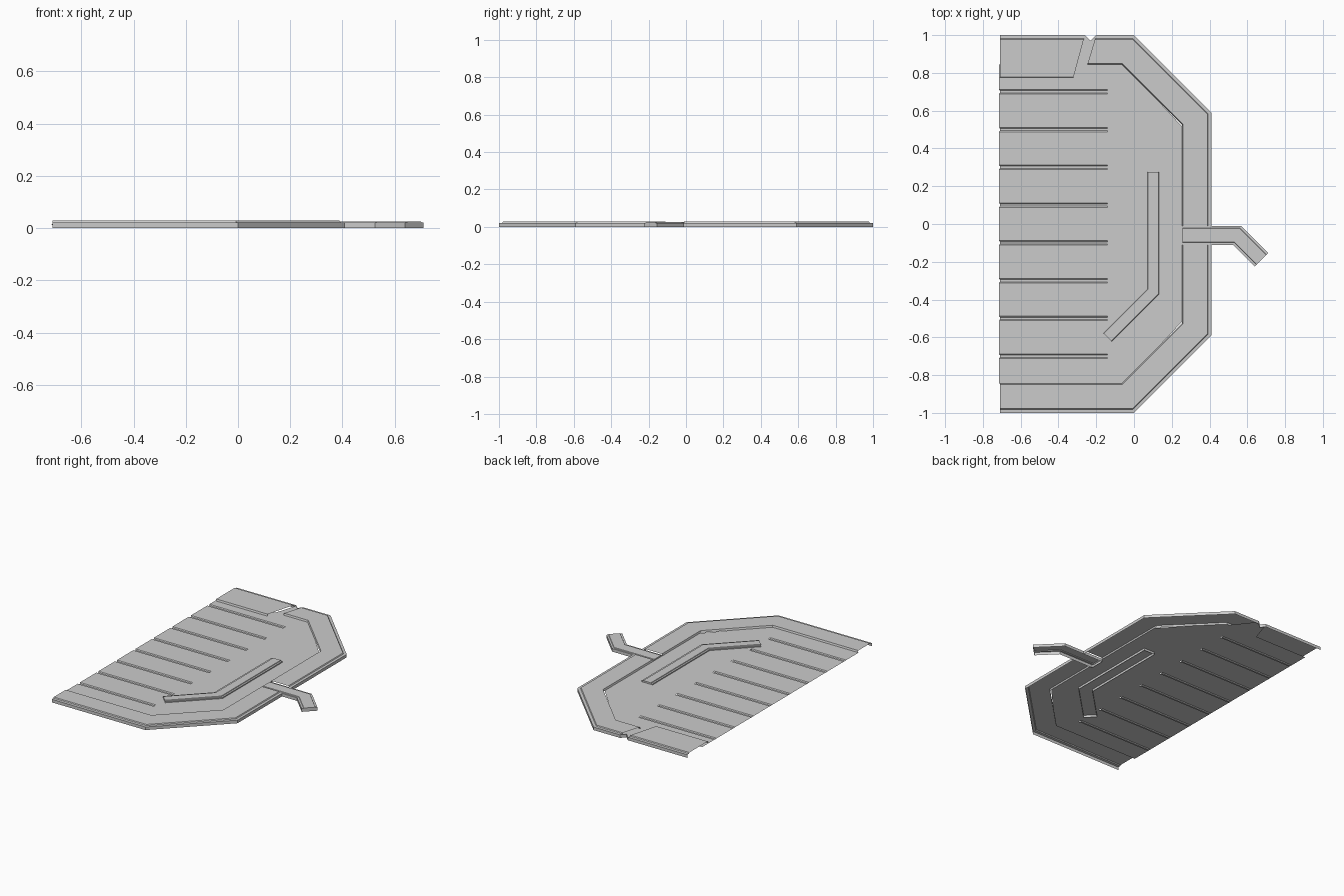
import bpy, bmesh
from mathutils import Vector

if "Cube" in bpy.data.objects:
    bpy.data.objects.remove(bpy.data.objects["Cube"])


def make(name, verts, faces):
    me = bpy.data.meshes.new(name)
    me.from_pydata(verts, [], faces)
    bm = bmesh.new()
    bm.from_mesh(me)
    bmesh.ops.remove_doubles(bm, verts=bm.verts, dist=0.0001)
    bmesh.ops.recalc_face_normals(bm, faces=bm.faces)
    # top faces should look up
    top = max(bm.faces, key=lambda f: abs(f.normal.z) * f.calc_area())
    if top.normal.z < 0:
        bmesh.ops.reverse_faces(bm, faces=bm.faces)
    bm.to_mesh(me)
    bm.free()
    ob = bpy.data.objects.new(name, me)
    bpy.context.collection.objects.link(ob)
    return ob


def offset(path, d):
    """Shift an open path to its left with mitred corners."""
    p = [Vector(q) for q in path]
    n = []
    for a, b in zip(p, p[1:]):
        t = (b - a).normalized()
        n.append(Vector((-t.y, t.x)))
    out = []
    for i, q in enumerate(p):
        a, b = n[max(i - 1, 0)], n[min(i, len(n) - 1)]
        out.append(q + (a + b) * (d / (1 + a.dot(b))))
    return out


def sweep(name, path, section, start_skew=0, end_skew=0, caps=()):
    """Sweep (inset, height) section along a path; skew slants the ends in x."""
    n, verts = len(path), []
    for d, z in section:
        ring = offset(path, d)
        ring[0].x += start_skew * d
        ring[-1].x += end_skew * d
        verts += [(q.x, q.y, z) for q in ring]
    faces = [(r * n + i, r * n + i + 1, (r + 1) * n + i + 1, (r + 1) * n + i)
             for r in range(len(section) - 1) for i in range(n - 1)]
    for c in caps:
        faces.append([r * n + c for r in range(len(section))])
    return make(name, verts, faces)


FLOOR = 0.016


def border(width):
    return [(0, 0), (0, 0.021), (0.018, 0.022), (0.022, 0.028),
            (width - 0.004, 0.028), (width, FLOOR)]


# raised border, broken where the side arm passes through
sweep("front_border", [(-0.71, -1), (0, -1), (0.41, -0.59), (0.41, -0.11)], border(0.155))
sweep("right_border", [(0.41, -0.01), (0.41, 0.59), (0, 1), (-0.20, 1)], border(0.155),
      end_skew=-0.3)
sweep("back_panel", [(-0.26, 1), (-0.71, 1)], border(0.225), start_skew=-0.27)

# small V notch in the back edge
sweep("notch_wall", [(-0.20, 1), (-0.23, 0.97), (-0.26, 1)], [(0, 0), (0, 0.022)])
make("notch_floor", [(-0.33, 0.78, FLOOR), (-0.09, 0.78, FLOOR), (-0.09, 0.86, FLOOR),
                     (-0.20, 1, FLOOR), (-0.23, 0.97, FLOOR), (-0.26, 1, FLOOR)],
     [(0, 1, 2, 3, 4, 5)])

# floor: grooved planks on the left, flat plate on the right
rows = [(-0.845, FLOOR)]
for i in range(8):
    y = -0.7 + 0.2 * i
    rows += [(y - 0.012, FLOOR), (y - 0.006, 0.011), (y + 0.006, 0.011), (y + 0.012, FLOOR)]
rows += [(-0.47, FLOOR), (0.47, FLOOR), (0.845, FLOOR)]
rows.sort()
split = -0.14


def strip(name, pts):
    m = len(pts[0])
    make(name, [v for r in pts for v in r],
         [(i * m + j, i * m + j + 1, (i + 1) * m + j + 1, (i + 1) * m + j)
          for i in range(len(pts) - 1) for j in range(m - 1)])


planks, plate = [], []
for y, z in rows:
    planks.append([(-0.715 if z == FLOOR else -0.71, y, z), (split, y, z)])
    right = 0.258 - max(0, abs(y) - 0.525)
    plate.append([(split, y, FLOOR), (right, y, FLOOR)])
strip("plank_floor", planks)
strip("floor_plate", plate)


def duct(name, path, w, top):
    """Hollow open-bottomed bar with a stepped top."""
    e = 0.012
    return sweep(name, path, [(0, 0), (0, top - 0.004), (e, top - 0.004), (e + 0.002, top),
                              (w - e - 0.002, top), (w - e, top - 0.004),
                              (w, top - 0.004), (w, 0)], caps=(0, len(path) - 1))


# bent bar in the middle and the side arm
duct("inner_bar", [(-0.11, -0.63), (0.145, -0.375), (0.145, 0.275)], 0.085, 0.027)
duct("side_arm", [(0.256, -0.11), (0.525, -0.11), (0.64, -0.225)], 0.10, 0.025)
